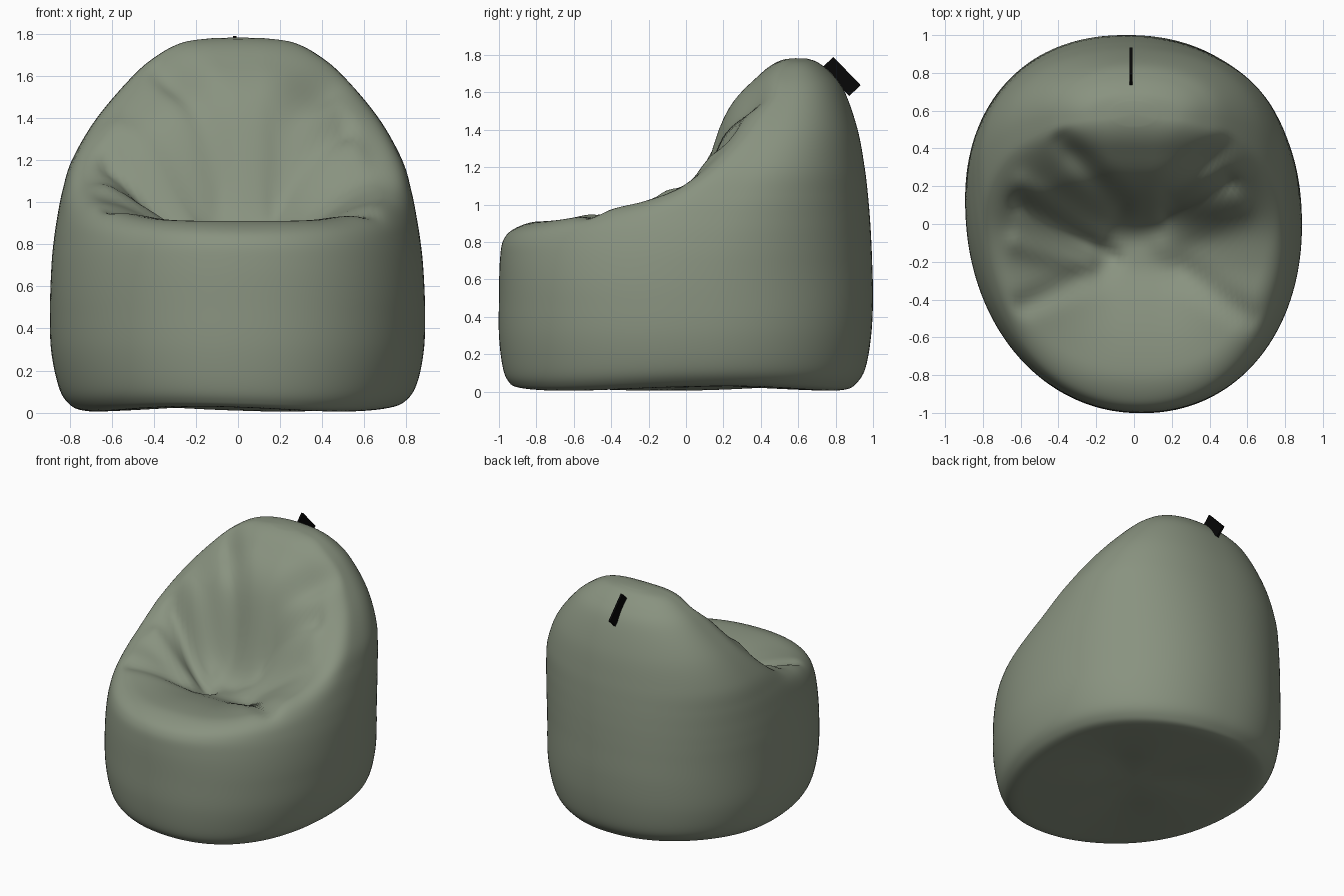
import bpy, bmesh, math
from mathutils import Vector

if "Cube" in bpy.data.objects:
    bpy.data.objects.remove(bpy.data.objects["Cube"])


def make_material(name, color):
    mat = bpy.data.materials.new(name)
    mat.use_nodes = True
    mat.diffuse_color = color
    bsdf = mat.node_tree.nodes["Principled BSDF"]
    bsdf.inputs["Base Color"].default_value = color
    bsdf.inputs["Roughness"].default_value = 0.8
    return mat


def spline(values, t):
    """Smooth curve through evenly spaced values, t counted in steps."""
    last = len(values) - 1
    t = min(max(t, 0), last)
    i = min(int(t), last - 1)
    f = t - i
    p0, p1, p2, p3 = (values[min(max(i + k, 0), last)] for k in (-1, 0, 1, 2))
    m1, m2 = (p2 - p0) / 2, (p3 - p1) / 2
    return (p1 + m1 * f + (3 * (p2 - p1) - 2 * m1 - m2) * f ** 2
            + (2 * (p1 - p2) + m1 + m2) * f ** 3)


def smoothstep(lo, hi, v):
    t = min(max((v - lo) / (hi - lo), 0), 1)
    return t * t * (3 - 2 * t)


def smooth_min(a, b, k):
    h = max(k - abs(a - b), 0) / k
    return min(a, b) - h * h * k / 4


# Stuffed hull: height, half width, front y, back y
HULL = [
    (.035, .30, -.35, .35),
    (.02, .60, -.75, .70),
    (.02, .73, -.90, .85),
    (.05, .80, -.95, .91),
    (.13, .85, -.98, .96),
    (.30, .885, -1, .99),
    (.50, .89, -1, 1),
    (.70, .882, -.995, .995),
    (.82, .87, -.975, .99),
    (.92, .855, -.91, .984),
    (1.05, .83, -.75, .973),
    (1.2, .785, -.5, .955),
    (1.4, .67, -.2, .918),
    (1.6, .50, .02, .85),
    (1.7, .38, .2, .78),
    (1.76, .26, .38, .705),
    (1.78, .12, .52, .65),
]
COLUMNS = list(zip(*HULL))

# Seat heights from front to back, along the middle and along the arms
SEAT_MIDDLE = [.88, .91, .9, .86, .8, .88, 1.46, 1.71, 1.95, 2.2]
SEAT_ARM = [.88, .91, .945, .985, 1.025, 1.11, 1.29, 1.55, 1.95, 2.3]

# Fabric folds: start, end, width, height
FOLDS = [
    ((-.12, -.18), (-.6, .1), .05, -.05),
    ((-.2, -.05), (-.6, .22), .06, .04),
    ((-.25, -.22), (-.62, -.1), .06, .03),
    ((-.2, -.25), (-.6, -.43), .06, -.03),
    ((.18, .06), (.5, .22), .05, -.05),
    ((.15, -.1), (.55, .1), .08, .04),
    ((.25, -.25), (.6, -.5), .07, -.03),
    ((-.08, .1), (-.38, .45), .07, -.07),
    ((.2, .15), (.5, .45), .07, -.06),
]


def fold_height(p):
    total = 0
    for start, end, width, height in FOLDS:
        a, b = Vector(start), Vector(end)
        f = min(max((p - a).dot(b - a) / (b - a).length_squared, 0), 1)
        d = (p - a.lerp(b, f)).length / width
        total += height * math.exp(-d * d)
    return total


def seat_height(x, y):
    t = (y + 1) / .2
    arm = smoothstep(.1, .7, abs(x))
    base = spline(SEAT_MIDDLE, t) * (1 - arm) + spline(SEAT_ARM, t) * arm
    return base + fold_height(Vector((x, y)))


def hull_point(t, angle):
    z, width, front, back = (spline(c, t) for c in COLUMNS)
    c, s = math.cos(angle), math.sin(angle)
    power = 2 / 2.2 if s > 0 else 2 / 2.1
    x = width * math.copysign(abs(c) ** power, c)
    # the widest line leans backwards with height
    middle = .06 + .52 * smoothstep(.5, 1.78, z)
    y = middle + ((back if s > 0 else front) - middle) * abs(s) ** power
    # uneven underside
    z += .012 * math.sin(3 * angle + 1) * (1 - smoothstep(.02, .2, z))
    z = smooth_min(z, seat_height(x, y), .12)
    return x - .04 * y * (1 - smoothstep(.5, 1.6, z)), y, z


def build_body(material):
    bm = bmesh.new()
    sides, steps = 160, 7
    count = (len(HULL) - 1) * steps + 1
    rings = [[bm.verts.new(hull_point(r / steps, math.tau * i / sides))
              for i in range(sides)] for r in range(count)]
    for low, high in zip(rings, rings[1:]):
        for i in range(sides):
            j = (i + 1) % sides
            bm.faces.new((low[i], low[j], high[j], high[i]))
    # underside and crown caps
    for ring, tip in ((rings[0], (0, 0, .05)), (rings[-1], (0, .585, 1.783))):
        pole = bm.verts.new(tip)
        for i in range(sides):
            bm.faces.new((ring[i], ring[(i + 1) % sides], pole))
    bmesh.ops.recalc_face_normals(bm, faces=bm.faces)
    for face in bm.faces:
        face.smooth = True
    mesh = bpy.data.meshes.new("bean_bag_body")
    bm.to_mesh(mesh)
    bm.free()
    mesh.materials.append(material)
    obj = bpy.data.objects.new("bean_bag_body", mesh)
    bpy.context.collection.objects.link(obj)


def build_handle_tag(material):
    bpy.ops.mesh.primitive_cube_add(size=1, location=(-.015, .83, 1.685))
    tag = bpy.context.object
    tag.name = "handle_tag"
    tag.scale = (.016, .21, .085)
    tag.rotation_euler.x = math.radians(-46)
    tag.data.materials.append(material)


build_body(make_material("sage_fabric", (.25, .29, .215, 1)))
build_handle_tag(make_material("black_webbing", (.002, .002, .002, 1)))
